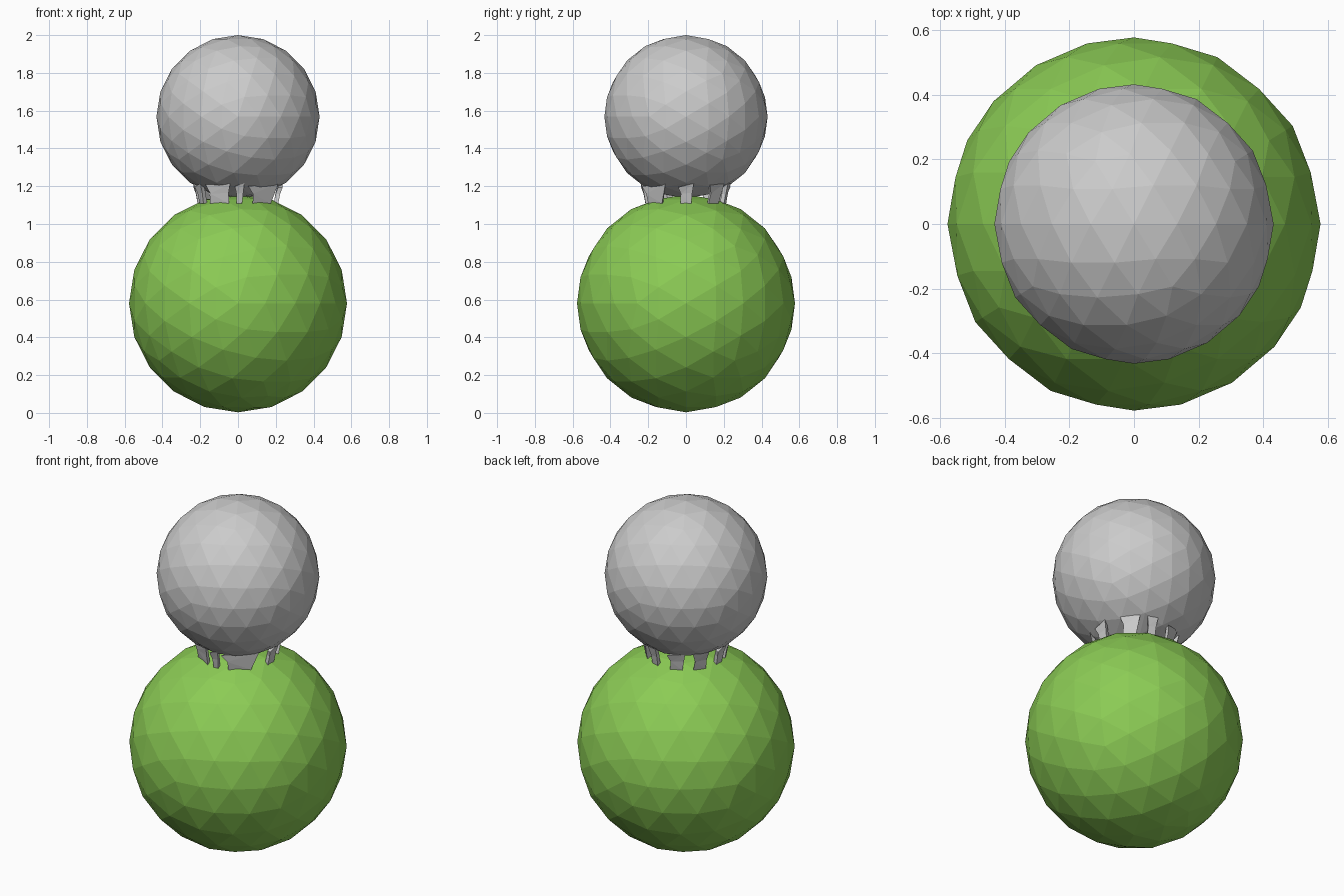
import bpy
import bmesh
import random
from math import radians, pi, cos, sin
from mathutils import Vector

if "Cube" in bpy.data.objects:
    bpy.data.objects.remove(bpy.data.objects["Cube"])

random.seed(4)


def ball(name, radius, z):
    # Faceted ball with its pole turned to the front
    bpy.ops.mesh.primitive_ico_sphere_add(subdivisions=3, radius=radius,
                                          location=(0, 0, z), rotation=(pi / 2, 0, 0))
    ob = bpy.context.object
    ob.name = name
    bpy.ops.object.shade_flat()
    return ob


def polar(r, deg, z):
    return Vector((r * cos(radians(deg)), r * sin(radians(deg)), z))


# Body and head
body = ball("body", 0.577, 0.58)
green = bpy.data.materials.new("green")
green.diffuse_color = (0.26, 0.60, 0.09, 1)
green.use_nodes = True
green.node_tree.nodes["Principled BSDF"].inputs["Base Color"].default_value = green.diffuse_color
body.data.materials.append(green)
ball("head", 0.432, 1.568)

# Ragged collar: (angle, angular width) of each shard between the balls
shards = [(-52, 50), (-88, 12), (-118, 36), (-155, 18), (180, 20), (145, 22),
          (112, 24), (75, 15), (45, 26), (0, 20)]
bm = bmesh.new()
for angle, width in shards:
    h = width / 2
    outline = [(-h * random.uniform(0.6, 0.9), 0.215, 1.108),
               (h * random.uniform(0.6, 0.9), 0.215, 1.108),
               (h * 0.85, 0.225, 1.165),
               (h, 0.24, 1.215),
               (-h, 0.24, random.uniform(1.19, 1.215)),
               (-h * 0.7, 0.225, 1.16)]
    outer = [bm.verts.new(polar(r, angle + a, z)) for a, r, z in outline]
    inner = [bm.verts.new(polar(r - 0.025, angle + a * 0.8, z)) for a, r, z in outline]
    bm.faces.new(outer)
    bm.faces.new(inner[::-1])
    for i in range(6):
        j = (i + 1) % 6
        bm.faces.new((outer[j], outer[i], inner[i], inner[j]))
bmesh.ops.triangulate(bm, faces=bm.faces[:])
bmesh.ops.recalc_face_normals(bm, faces=bm.faces[:])
mesh = bpy.data.meshes.new("collar")
bm.to_mesh(mesh)
bm.free()
bpy.context.collection.objects.link(bpy.data.objects.new("collar", mesh))
